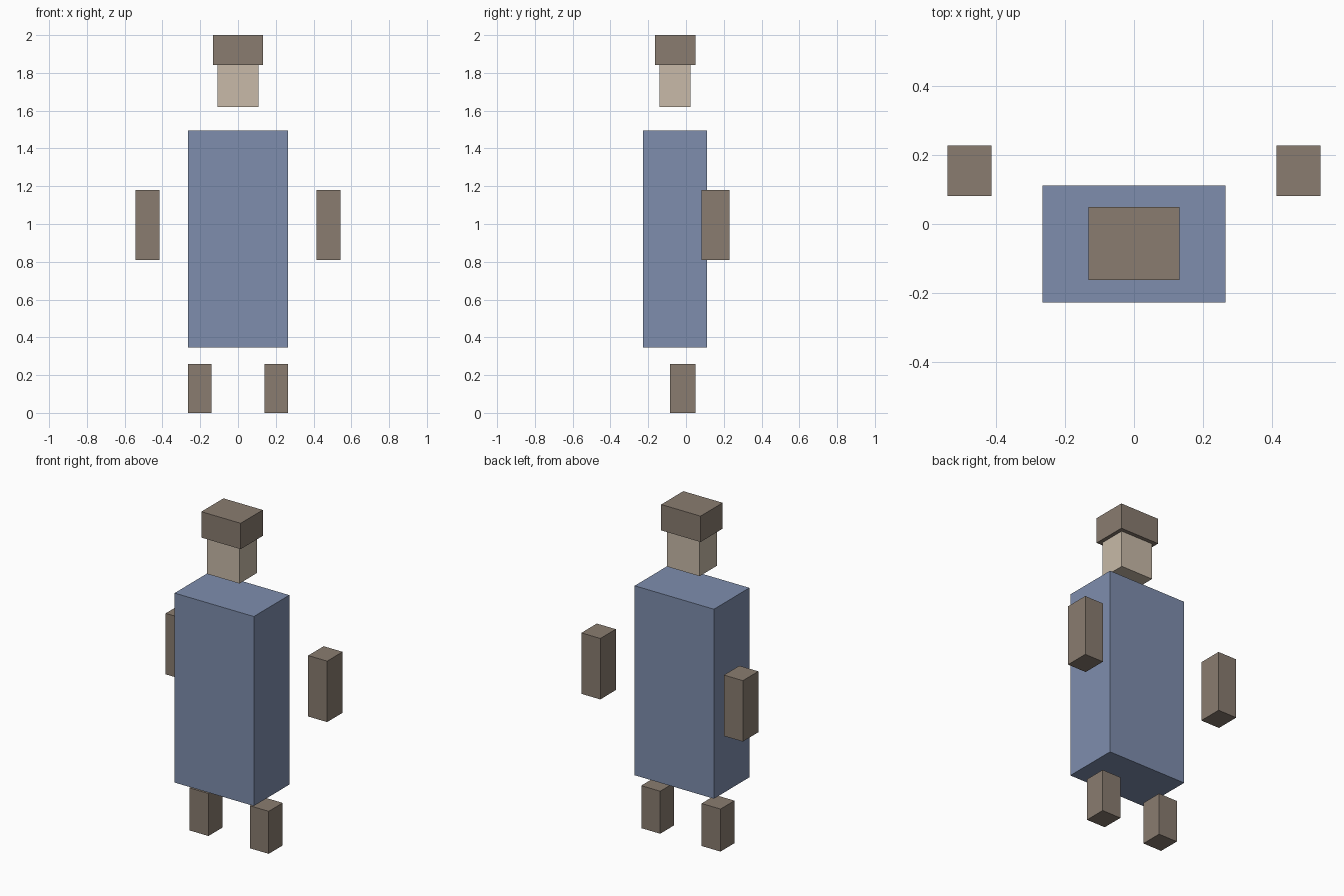
import bpy
from mathutils import Matrix, Vector
import bmesh

if "Cube" in bpy.data.objects:
    bpy.data.objects.remove(bpy.data.objects["Cube"])


def material(name, rgb):
    mat = bpy.data.materials.new(name)
    mat.diffuse_color = (*rgb, 1.0)
    mat.use_nodes = True
    mat.node_tree.nodes["Principled BSDF"].inputs["Base Color"].default_value = mat.diffuse_color
    return mat


blue = material("dusty_blue", (0.209, 0.270, 0.423))
skin = material("pale_tan", (0.578, 0.491, 0.392))
brown = material("grey_brown", (0.251, 0.202, 0.162))


def box(name, x, y, z, mat):
    """Box spanning the given (min, max) ranges, with its origin at the centre."""
    bm = bmesh.new()
    size = Vector((x[1] - x[0], y[1] - y[0], z[1] - z[0]))
    bmesh.ops.create_cube(bm, size=1.0, matrix=Matrix.Diagonal(size).to_4x4())
    mesh = bpy.data.meshes.new(name)
    bm.to_mesh(mesh)
    bm.free()
    mesh.materials.append(mat)
    obj = bpy.data.objects.new(name, mesh)
    obj.location = [sum(r) / 2 for r in (x, y, z)]
    bpy.context.collection.objects.link(obj)
    return obj


# Robe, head and cap on the centre line
box("robe", (-0.266, 0.266), (-0.228, 0.112), (0.345, 1.495), blue)
box("head", (-0.109, 0.109), (-0.141, 0.025), (1.62, 1.843), skin)
box("cap", (-0.132, 0.132), (-0.163, 0.049), (1.843, 2.0), brown)

# Mirrored floating hands and feet
for side, s in (("left", -1), ("right", 1)):
    hand_x = sorted((s * 0.415, s * 0.542))
    foot_x = sorted((s * 0.139, s * 0.266))
    box(side + "_hand", hand_x, (0.081, 0.229), (0.81, 1.18), brown)
    box(side + "_foot", foot_x, (-0.085, 0.049), (0.0, 0.258), brown)
